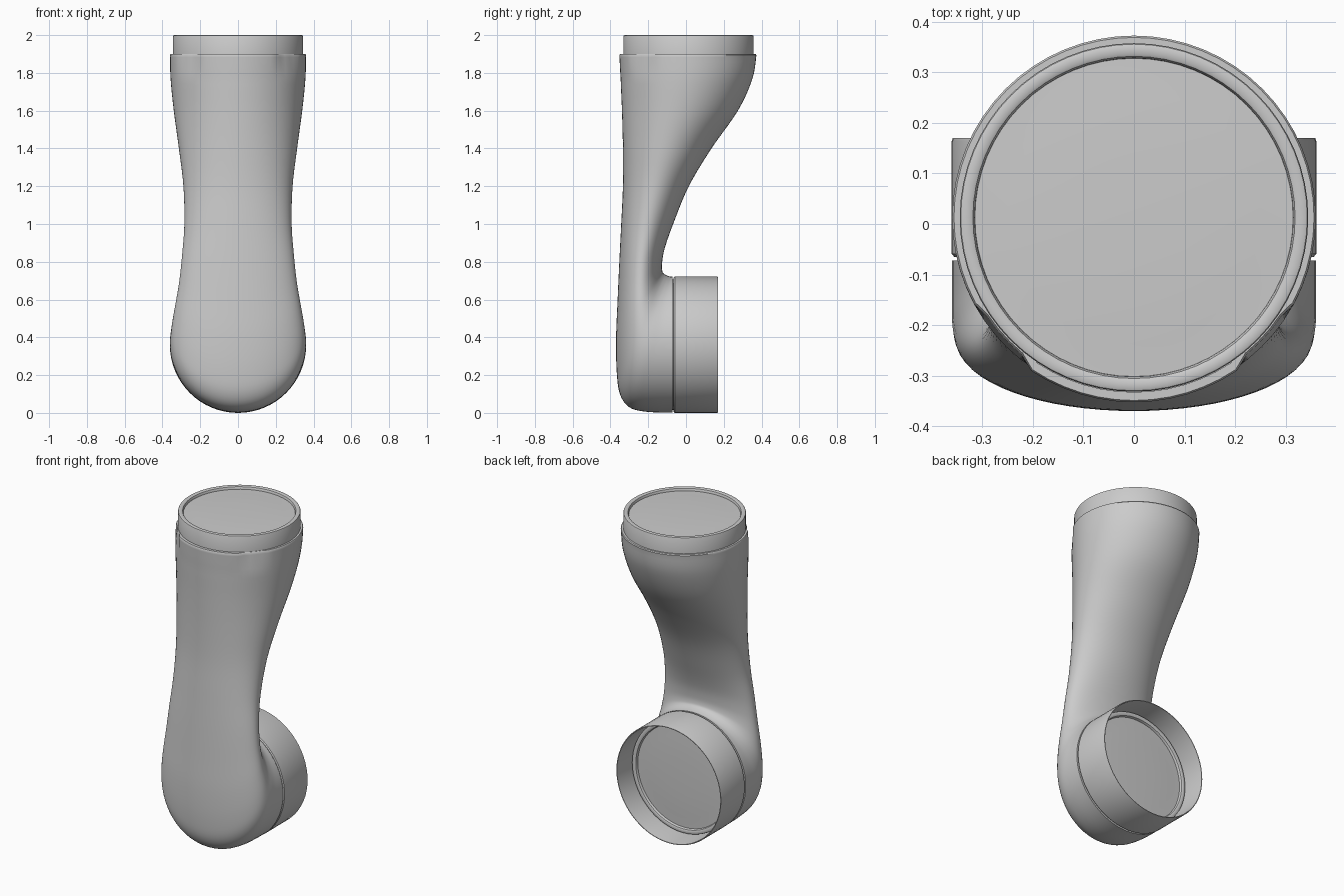
import bpy, bmesh, math
from mathutils import Vector

if "Cube" in bpy.data.objects:
    bpy.data.objects.remove(bpy.data.objects["Cube"])

SEG = 64


def skin(name, rings, cyclic=False, loc=(0, 0, 0), rot=(0, 0, 0)):
    """Bridge a list of equal-length point rings into a smooth surface."""
    bm = bmesh.new()
    rows = [[bm.verts.new(p) for p in ring] for ring in rings]
    pairs = list(zip(rows, rows[1:])) + ([(rows[-1], rows[0])] if cyclic else [])
    for a, b in pairs:
        for k in range(SEG):
            n = (k + 1) % SEG
            bm.faces.new((a[k], a[n], b[n], b[k]))
    bmesh.ops.remove_doubles(bm, verts=bm.verts, dist=1e-5)
    bmesh.ops.recalc_face_normals(bm, faces=bm.faces)
    me = bpy.data.meshes.new(name)
    bm.to_mesh(me)
    bm.free()
    ob = bpy.data.objects.new(name, me)
    bpy.context.collection.objects.link(ob)
    ob.location, ob.rotation_euler = loc, rot
    bpy.ops.object.select_all(action='DESELECT')
    ob.select_set(True)
    bpy.context.view_layer.objects.active = ob
    bpy.ops.object.shade_smooth_by_angle(angle=math.radians(35))
    return ob


def lathe(name, profile, **kw):
    """Revolve (radius, height) points around the local z axis."""
    rings = [[(r * math.sin(2 * math.pi * k / SEG), -r * math.cos(2 * math.pi * k / SEG), h)
              for k in range(SEG)] for r, h in profile]
    return skin(name, rings, **kw)


def spline(a, b, c, d, t):
    return [0.5 * (2 * q + (r - p) * t + (2 * p - 5 * q + 4 * r - s) * t * t
                   + (3 * q - p - 3 * r + s) * t ** 3) for p, q, r, s in zip(a, b, c, d)]


# Arm body sections: outer (y, z), inner (y, z), half width
keys = [
    (-.347, 1.9, .373, 1.9, .36), (-.346, 1.77, .352, 1.77, .357),
    (-.339, 1.6, .275, 1.6, .34), (-.334, 1.4, .135, 1.4, .313),
    (-.334, 1.2, .015, 1.2, .289), (-.343, 1.0, -.068, 1.0, .284),
    (-.353, .8, -.113, .87, .296), (-.362, .6, -.127, .79, .311),
    (-.370, .4, -.125, .75, .33), (-.367, .22, -.115, .735, .346),
    (-.350, .1, -.10, .727, .355), (-.300, .03, -.088, .723, .36),
    (-.210, .006, -.08, .721, .36), (-.072, .001, -.072, .721, .36)]


def section(s, scale=1.0):
    oy, oz, iy, iz, w = s
    mid = Vector((0, (oy + iy) / 2, (oz + iz) / 2))
    arm = (Vector((0, oy, oz)) - mid) * scale
    ring = []
    for k in range(SEG):
        a = 2 * math.pi * k / SEG
        p = mid + arm * math.cos(a) + Vector((w * scale * math.sin(a), 0, 0))
        # shallow locating notch at the front of the upper rim
        f = max(0, (oz - 1.77) / .13)
        side = min(k, SEG - k)
        push = .006 if side <= 6 else (-.009 if side <= 10 else 0)
        p += (p - mid).normalized() * push * f * min(1, scale)
        ring.append(p)
    return ring


rings = [section(keys[0], .945), section(keys[0], .99)]
n = len(keys)
for i in range(n - 1):
    quad = [keys[max(0, min(n - 1, i + j))] for j in (-1, 0, 1, 2)]
    rings += [section(spline(*quad, t / 5)) for t in range(1 if i == 0 else 0, 5)]
rings.insert(2, section((-.347, 1.894, .373, 1.894, .36)))
rings += [section(keys[-1]), section(keys[-1], .95)]
skin("arm_body", rings)

# Collar with a rounded lip and shallow end cap, used at both joints
collar = [(.335, -.02), (.345, -.02), (.345, .094), (.343, .098), (.338, .1),
          (.325, .1), (.319, .097), (.316, .09), (.315, .083),
          (.314, .083), (.25, .087), (.12, .09), (0, .091)]
to_back = (-math.pi / 2, 0, 0)
lathe("upper_collar", collar, loc=(0, .013, 1.9))
lathe("lower_collar", collar, loc=(0, -.06, .361), rot=to_back)

# Thin open sleeve around the lower collar
sleeve = [(.346, 0), (.356, 0), (.361, .006), (.361, .229), (.359, .235), (.355, .235), (.354, .23), (.346, .006)]
sleeve[-1] = (.354, .006)
lathe("lower_sleeve", sleeve, cyclic=True, loc=(0, -.065, .361), rot=to_back)
